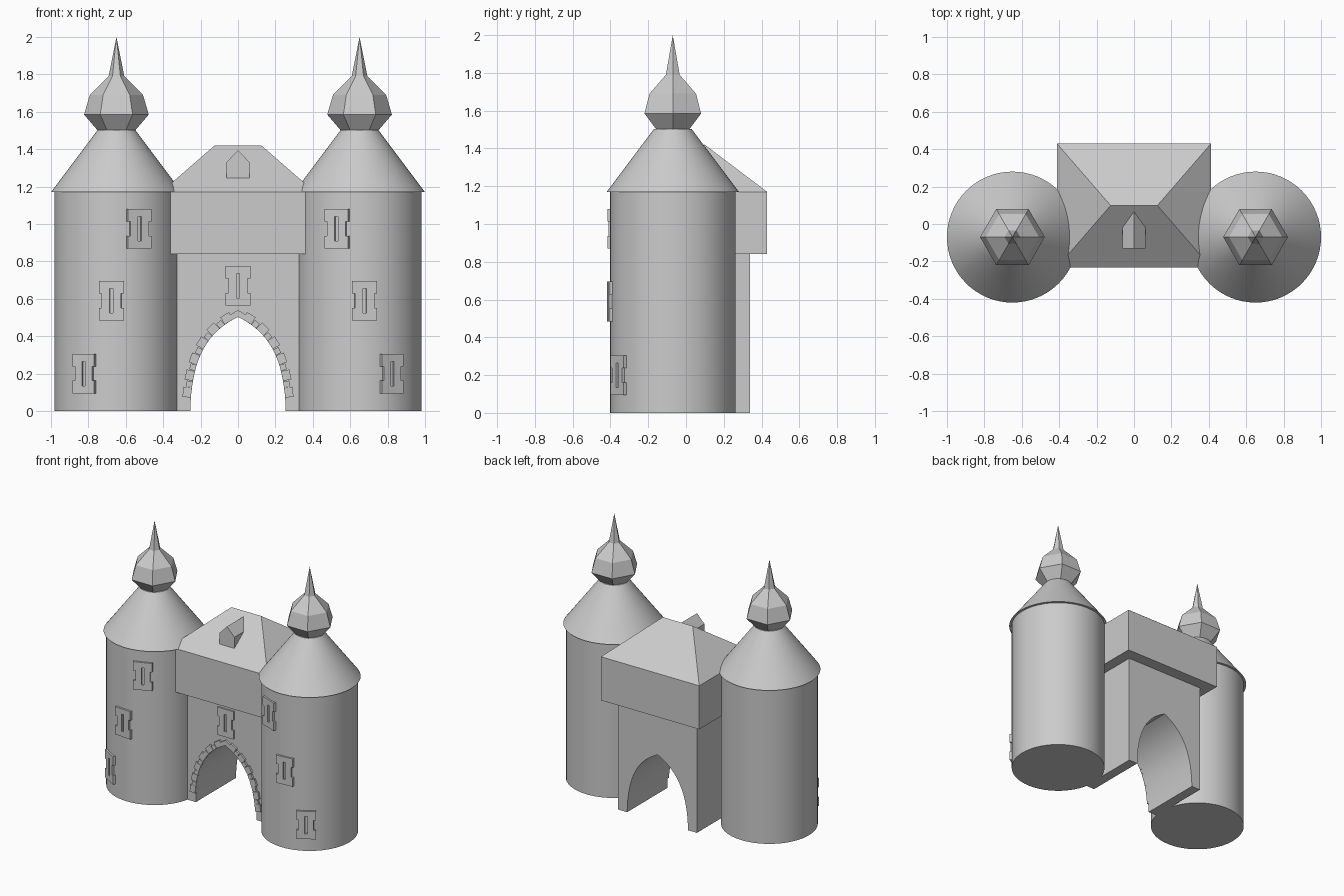
import bpy, bmesh, math
from mathutils import Vector, Matrix
from mathutils.geometry import interpolate_bezier

if "Cube" in bpy.data.objects:
    bpy.data.objects.remove(bpy.data.objects["Cube"], do_unlink=True)

STONE = (0.6, 0.6, 0.6, 1.0)
mat = bpy.data.materials.new("grey stone")
mat.use_nodes = True
mat.diffuse_color = STONE
mat.node_tree.nodes["Principled BSDF"].inputs["Base Color"].default_value = STONE


def finish(bm, name, smooth=False):
    bmesh.ops.recalc_face_normals(bm, faces=bm.faces)
    mesh = bpy.data.meshes.new(name)
    bm.to_mesh(mesh)
    bm.free()
    mesh.materials.append(mat)
    obj = bpy.data.objects.new(name, mesh)
    bpy.context.collection.objects.link(obj)
    if smooth:
        bpy.ops.object.select_all(action="DESELECT")
        obj.select_set(True)
        bpy.context.view_layer.objects.active = obj
        bpy.ops.object.shade_smooth_by_angle(angle=math.radians(30))
    return obj


def lathe(name, profile, sides, centre, smooth=False):
    """Closed solid of revolution from (radius, z) pairs."""
    bm = bmesh.new()
    rings = []
    for r, z in profile:
        angles = [2 * math.pi * i / sides for i in range(sides)]
        rings.append([bm.verts.new((centre[0] + r * math.cos(a), centre[1] + r * math.sin(a), z))
                      for a in angles])
    for low, high in zip(rings, rings[1:]):
        for i in range(sides):
            j = (i + 1) % sides
            bm.faces.new((low[i], low[j], high[j], high[i]))
    bm.faces.new(rings[0])
    bm.faces.new(rings[-1])
    bmesh.ops.remove_doubles(bm, verts=bm.verts, dist=0.0001)
    return finish(bm, name, smooth)


def prism(name, outline, front, back, mirrored=True, smooth=False):
    """Extrude an (x, z) outline along y, mirroring a right half across x = 0."""
    bm = bmesh.new()
    face = bm.faces.new([bm.verts.new((x, front, z)) for x, z in outline])
    out = bmesh.ops.extrude_face_region(bm, geom=[face], use_keep_orig=True)
    moved = [g for g in out["geom"] if isinstance(g, bmesh.types.BMVert)]
    bmesh.ops.translate(bm, verts=moved, vec=(0, back - front, 0))
    if mirrored:
        seam = [f for f in bm.faces if all(abs(v.co.x) < 1e-5 for v in f.verts)]
        bmesh.ops.delete(bm, geom=seam, context="FACES")
    bmesh.ops.recalc_face_normals(bm, faces=bm.faces)
    if mirrored:
        copy = bmesh.ops.duplicate(bm, geom=bm.verts[:] + bm.edges[:] + bm.faces[:])["geom"]
        verts = [g for g in copy if isinstance(g, bmesh.types.BMVert)]
        bmesh.ops.scale(bm, verts=verts, vec=(-1, 1, 1))
        bmesh.ops.remove_doubles(bm, verts=bm.verts, dist=0.0001)
    return finish(bm, name, smooth)


def slit_window(name, x, y, z, angle=0.0):
    """Notched plate with an open arrow slit."""
    half = [(0, -0.105), (0.067, -0.105), (0.067, -0.038), (0.052, -0.038),
            (0.052, 0.038), (0.067, 0.038), (0.067, 0.105), (0, 0.105),
            (0, 0.065), (0.009, 0.065), (0.009, -0.065), (0, -0.065)]
    obj = prism(name, half, -0.012, 0.02)
    obj.location = (x, y, z)
    obj.rotation_euler.z = angle


# Towers with cone roofs, faceted onion finials and arrow slits
TOWER_X, TOWER_Y, RADIUS = 0.65, -0.07, 0.332
for side, s in (("left", 1), ("right", -1)):
    c = (s * TOWER_X, TOWER_Y)
    lathe(side + "_tower", [(RADIUS, 0), (RADIUS, 1.172)], 64, c, True)
    lathe(side + "_cone_roof", [(0.35, 1.17), (0.1, 1.503)], 64, c, True)
    lathe(side + "_onion_finial", [(0.1, 1.5), (0.173, 1.585), (0.142, 1.69),
                                   (0.042, 1.79), (0, 2.0)], 6, c)
    for level, (dx, z) in {"upper": (-0.12, 0.975), "middle": (0.026, 0.59), "lower": (0.17, 0.2)}.items():
        a = math.asin(dx / RADIUS)
        slit_window(f"{side}_{level}_window", s * (TOWER_X + dx),
                    TOWER_Y - RADIUS * math.cos(a), z, s * a)

# Gatehouse with a pointed archway
FRONT, BACK = -0.14, 0.34
arch = interpolate_bezier(Vector((0.255, 0)), Vector((0.25, 0.3)),
                          Vector((0.15, 0.43)), Vector((0, 0.503)), 20)
wall = [(p.x, p.y) for p in arch] + [(0, 0.85), (0.33, 0.85), (0.33, 0)]
prism("gatehouse", wall, FRONT, BACK, smooth=True)
slit_window("gate_window", 0, FRONT, 0.67)

# Overhanging upper storey
W, Y0, Y1 = 0.412, -0.232, 0.43
prism("upper_storey", [(0, 0.84), (W, 0.84), (W, 1.17), (0, 1.17)], Y0, Y1)

# Hipped roof
bm = bmesh.new()
eave = [bm.verts.new((x, y, 1.17)) for x, y in ((-W, Y0), (W, Y0), (W, Y1), (-W, Y1))]
ridge = [bm.verts.new((x, 0.099, 1.42)) for x in (-0.125, 0.125)]
a, b, c, d = eave
for f in ((a, b, ridge[1], ridge[0]), (b, c, ridge[1]), (c, d, ridge[0], ridge[1]), (d, a, ridge[0])):
    bm.faces.new(f)
finish(bm, "hipped_roof")

# Gabled dormer
prism("dormer", [(0, 1.24), (0.062, 1.24), (0.062, 1.33), (0, 1.395)], -0.132, 0.065)

# Arch stones, alternating large and small, spaced along the curve
fine = interpolate_bezier(Vector((0.255, 0)), Vector((0.25, 0.3)),
                          Vector((0.15, 0.43)), Vector((0, 0.503)), 300)
travelled, number, count = 0.0, 0, 11
for p, q in zip(fine, fine[1:]):
    travelled += (q - p).length
    if travelled < 0.1 + number * 0.0445 or number >= count:
        continue
    t = (q - p).normalized()
    n = Vector((t.y, -t.x))
    big = number % 2 == 0
    long, deep = (0.027, 0.045) if big else (0.0165, 0.032)
    corners = [p - t * long, p - t * long + n * deep, p + t * long + n * deep, p + t * long]
    for side, s in (("left", 1), ("right", -1)):
        prism(f"{side}_arch_stone_{number + 1}", [(s * v.x, v.y) for v in corners],
              FRONT - 0.015, FRONT + 0.02, mirrored=False)
    number += 1
prism("keystone", [(0, 0.503), (0.028, 0.488), (0.042, 0.515), (0, 0.54)], FRONT - 0.015, FRONT + 0.02)
